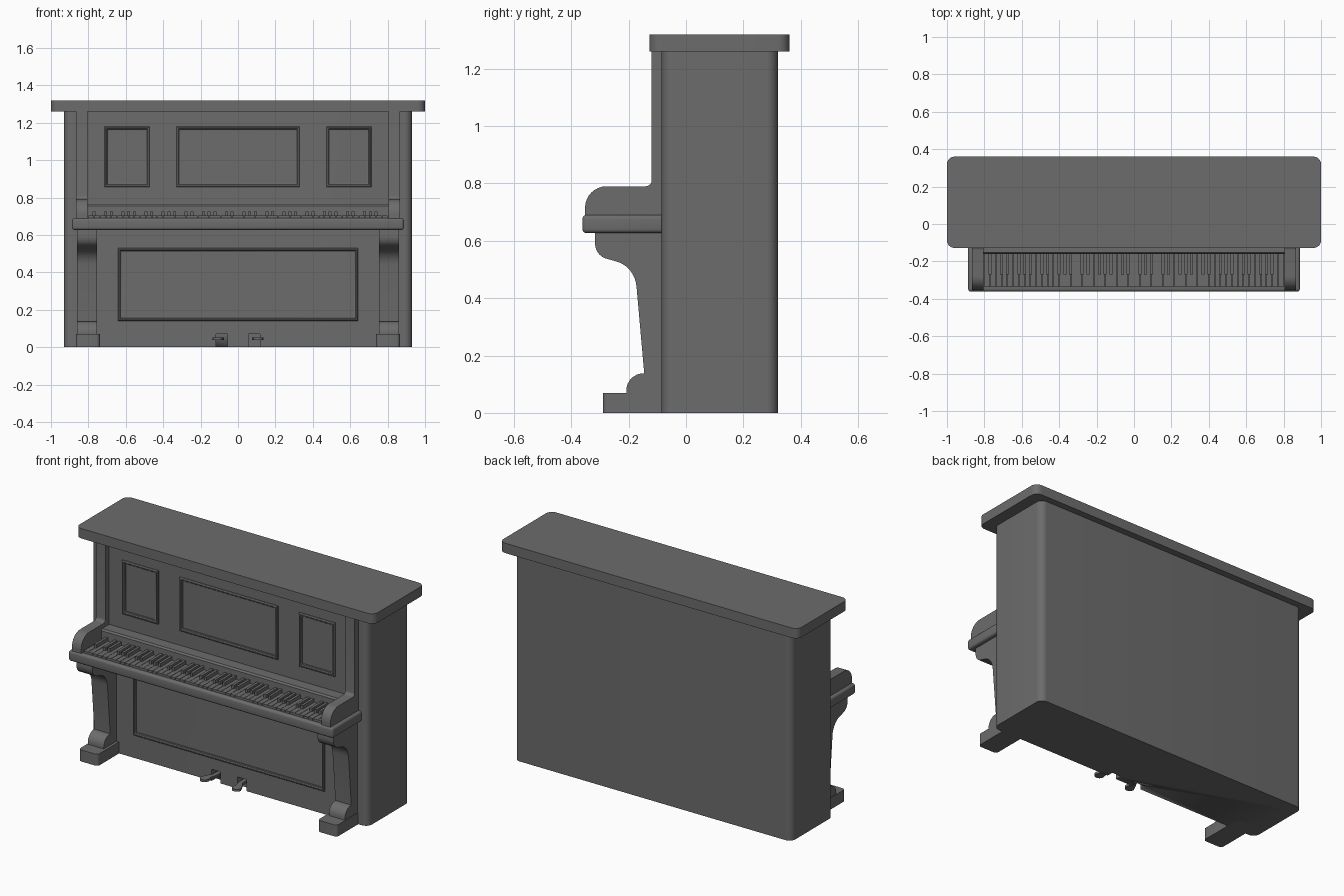
import bpy, bmesh
from math import sin, cos, radians
from mathutils import Vector

cube = bpy.data.objects.get("Cube")
if cube:
    bpy.data.objects.remove(cube, do_unlink=True)

# Single finish for the whole instrument
grey = bpy.data.materials.new("dark grey")
grey.use_nodes = True
COLOUR = (0.15, 0.15, 0.15, 1)
grey.diffuse_color = COLOUR
grey.node_tree.nodes["Principled BSDF"].inputs["Base Color"].default_value = COLOUR


def finish(name, bm, smooth=True):
    bmesh.ops.recalc_face_normals(bm, faces=bm.faces)
    mesh = bpy.data.meshes.new(name)
    bm.to_mesh(mesh)
    bm.free()
    mesh.materials.append(grey)
    obj = bpy.data.objects.new(name, mesh)
    bpy.context.collection.objects.link(obj)
    if smooth:
        bpy.ops.object.select_all(action='DESELECT')
        obj.select_set(True)
        bpy.context.view_layer.objects.active = obj
        bpy.ops.object.shade_smooth_by_angle(angle=radians(35))
    return obj


def arc(cx, cy, rx, ry, start, end, steps=8):
    angles = [radians(start + (end - start) * i / steps) for i in range(steps + 1)]
    return [(cx + rx * cos(a), cy + ry * sin(a)) for a in angles]


def rounded(u0, u1, v0, v1, r):
    return (arc(u1 - r, v1 - r, r, r, 0, 90) + arc(u0 + r, v1 - r, r, r, 90, 180)
            + arc(u0 + r, v0 + r, r, r, 180, 270) + arc(u1 - r, v0 + r, r, r, 270, 360))


def prism(name, outline, lo, hi, axis):
    """Extrude a (y, z) outline along x, or an (x, y) outline along z."""
    bm = bmesh.new()
    lo, hi = min(lo, hi), max(lo, hi)
    place = (lambda p: (lo, *p)) if axis == 'x' else (lambda p: (*p, lo))
    face = bm.faces.new([bm.verts.new(place(p)) for p in outline])
    top = bmesh.ops.extrude_face_region(bm, geom=[face])
    moved = [g for g in top["geom"] if isinstance(g, bmesh.types.BMVert)]
    step = Vector((hi - lo, 0, 0)) if axis == 'x' else Vector((0, 0, hi - lo))
    bmesh.ops.translate(bm, verts=moved, vec=step)
    return finish(name, bm)


def add_box(bm, x0, x1, y0, y1, z0, z1):
    verts = bmesh.ops.create_cube(bm, size=1)["verts"]
    for v in verts:
        v.co = ((x0 + x1) / 2 + v.co.x * (x1 - x0), (y0 + y1) / 2 + v.co.y * (y1 - y0),
                (z0 + z1) / 2 + v.co.z * (z1 - z0))


def box(name, *size, bevel=0):
    bm = bmesh.new()
    add_box(bm, *size)
    if bevel:
        bmesh.ops.bevel(bm, geom=bm.edges[:], offset=bevel, segments=4,
                        profile=0.5, affect='EDGES')
    return finish(name, bm)


FRONT = -0.085


def moulding(name, x0, x1, z0, z1):
    """Raised picture-frame moulding on the front of the case."""
    bm = bmesh.new()
    rings = []
    for inset, rise in ((0, -0.002), (0, 0.006), (0.005, 0.012), (0.011, 0.012),
                        (0.015, 0.006), (0.021, 0.004), (0.021, -0.002)):
        a, b, c, d = x0 + inset, x1 - inset, z0 + inset, z1 - inset
        rings.append([bm.verts.new((x, FRONT - rise, z))
                      for x, z in ((a, c), (b, c), (b, d), (a, d))])
    for r, s in zip(rings, rings[1:]):
        for i in range(4):
            j = (i + 1) % 4
            bm.faces.new((r[i], r[j], s[j], s[i]))
    return finish(name, bm)


# Case with two pedal openings, and the lid
case = prism("case", rounded(-0.93, 0.93, FRONT, 0.32, 0.04), 0, 1.26, 'z')
for s in (-1, 1):
    x0, x1 = sorted((s * 0.057, s * 0.117))
    cutter = box("pedal_cutter", x0, x1, -0.2, -0.045, -0.1, 0.07)
    cutter.hide_render = True
    mod = case.modifiers.new("opening", 'BOOLEAN')
    mod.operation, mod.solver, mod.object = 'DIFFERENCE', 'EXACT', cutter
    bpy.context.view_layer.objects.active = case
    bpy.ops.object.modifier_apply(modifier=mod.name)
    bpy.data.objects.remove(cutter, do_unlink=True)
prism("lid", rounded(-1, 1, -0.128, 0.36, 0.04), 1.26, 1.32, 'z')

# Panel mouldings
moulding("upper_centre_moulding", -0.33, 0.33, 0.855, 1.18)
moulding("upper_left_moulding", 0.472, 0.714, 0.855, 1.18)
moulding("upper_right_moulding", -0.714, -0.472, 0.855, 1.18)
moulding("lower_moulding", -0.642, 0.642, 0.14, 0.53)

# Keybed and fallboard
box("keybed", -0.887, 0.887, -0.361, -0.07, 0.627, 0.69, bevel=0.014)
prism("fallboard", [(-0.07, 0.68), (-0.16, 0.68), (-0.16, 0.755), (-0.152, 0.765),
                    (-0.07, 0.765)], -0.806, 0.806, 'x')

# Keys: 52 naturals with narrow gaps, 36 raised sharps
naturals, sharps = bmesh.new(), bmesh.new()
pitch = 1.6 / 52
for i in range(52):
    x = -0.8 + i * pitch
    add_box(naturals, x + 0.001, x + pitch - 0.001, -0.338, -0.155, 0.685, 0.703)
    if i < 51 and i % 7 not in (1, 4):
        c = x + pitch
        add_box(sharps, c - 0.008, c + 0.008, -0.27, -0.155, 0.70, 0.724)
finish("natural_keys", naturals, smooth=False)
finish("sharp_keys", sharps, smooth=False)

# Outlines, as (y, z), of the cheek with post, the leg, and the foot scroll
cheek = ([(-0.07, 0.685), (-0.352, 0.685), (-0.352, 0.715)]
         + arc(-0.277, 0.715, 0.075, 0.075, 180, 90)
         + arc(-0.14, 0.81, 0.02, 0.02, 270, 360, 5) + [(-0.12, 1.26), (-0.07, 1.26)])
leg = ([(-0.07, 0.635), (-0.317, 0.635), (-0.317, 0.59)]
       + arc(-0.262, 0.59, 0.055, 0.055, 180, 245, 6)
       + arc(-0.262, 0.43, 0.09, 0.1, 75, 5, 8)
       + [(-0.145, 0.13), (-0.145, 0.05), (-0.07, 0.05)])
scroll = [(-0.07, 0.06), (-0.208, 0.06)] + arc(-0.148, 0.078, 0.06, 0.06, 180, 90) + [(-0.07, 0.138)]
foot = rounded(0.738, 0.866, -0.29, 0.0, 0.02)

for s, side in ((1, "left"), (-1, "right")):
    prism(side + "_cheek", cheek, s * 0.805, s * 0.867, 'x')
    prism(side + "_leg", leg, s * 0.755, s * 0.862, 'x')
    prism(side + "_foot_scroll", scroll, s * 0.755, s * 0.862, 'x')
    prism(side + "_foot", [(s * x, y) for x, y in foot], 0, 0.07, 'z')
    # Pedal sweeping outwards to a rounded toe
    pedal = ([(0.075, -0.04), (0.075, -0.1), (0.085, -0.14)]
             + arc(0.108, -0.165, 0.027, 0.027, 180, 360)
             + [(0.122, -0.135), (0.102, -0.1), (0.1, -0.04)])
    prism(side + "_pedal", [(s * x, y) for x, y in pedal], 0.037, 0.051, 'z')
